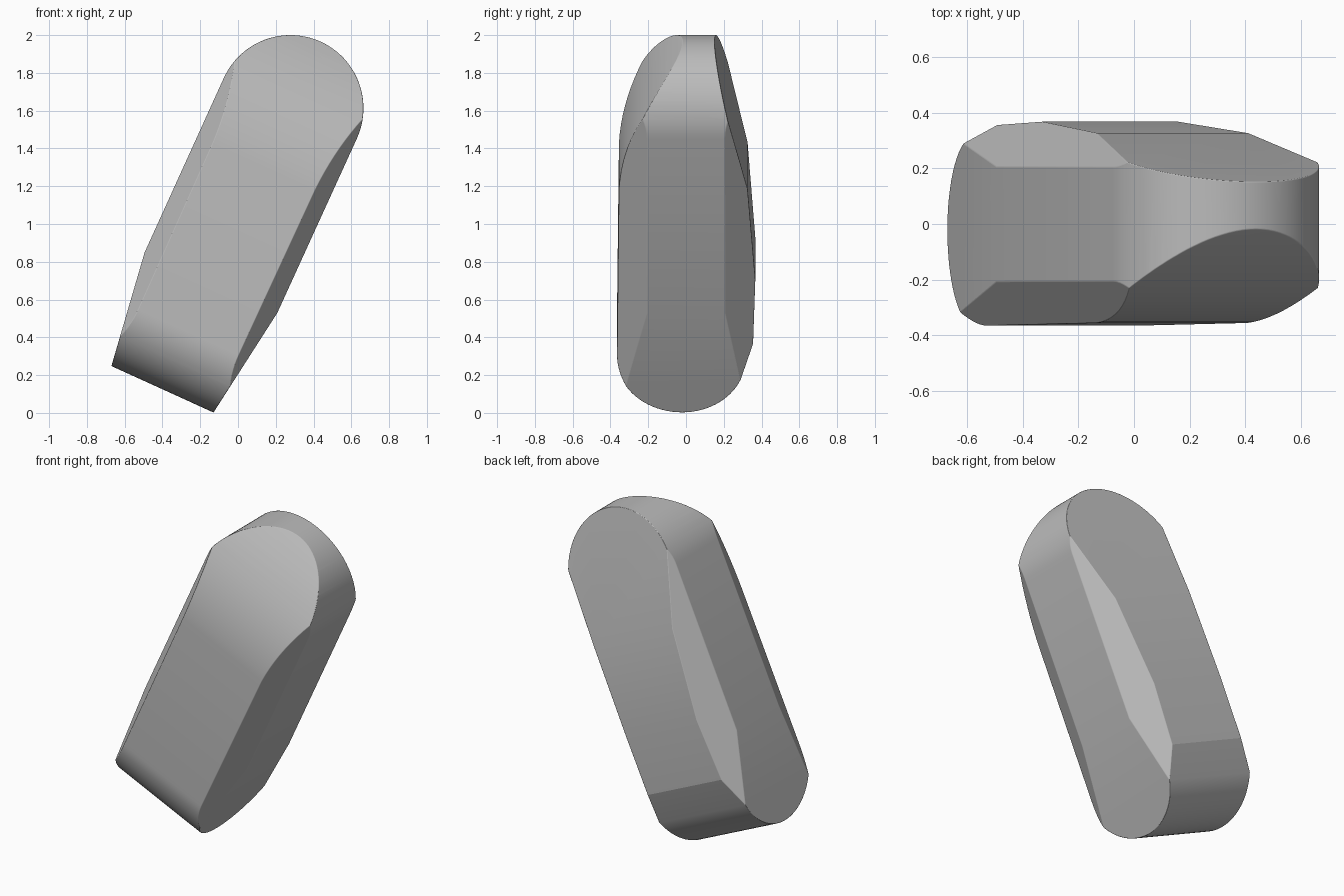
import bpy, bmesh, math
from mathutils import Matrix, Vector

cube = bpy.data.objects.get("Cube")
if cube:
    bpy.data.objects.remove(cube, do_unlink=True)

R, DOME_U = 0.387, 1.635        # rounded head: radius and centre along the axis

# Wide outline (across, along): tapered chisel foot, straight flanks, round head
outline = [(-0.297, 0), (0.297, 0), (0.386, 0.62)]
for i in range(49):
    a = math.pi * i / 48
    outline.append((R * math.cos(a), DOME_U + R * math.sin(a)))
outline.append((-0.386, 0.62))

# Narrow outline (depth, along): round foot, faceted back, curved brow in front
side = []
for i in range(-20, 16):
    a = math.radians(i * 4.5)
    width = 0.335 if i > 0 else 0.345
    side.append((-0.02 + width * math.sin(a), 0.33 * (1 - math.cos(a))))
side += [(0.355, 0.39), (0.367, 0.76), (0.326, 1.3), (0.147, 2.04)]
p0, p1, p2 = Vector((0, 2.04)), Vector((-0.33, 1.72)), Vector((-0.355, 1.3))
for i in range(17):
    t = i / 16
    side.append(tuple((1 - t) ** 2 * p0 + 2 * t * (1 - t) * p1 + t * t * p2))

# Extrude the wide outline through the depth
bm = bmesh.new()
face = bm.faces.new([bm.verts.new((w, -0.6, u)) for w, u in outline])
ext = bmesh.ops.extrude_face_region(bm, geom=[face])
bmesh.ops.translate(bm, vec=(0, 1.2, 0),
                    verts=[v for v in ext["geom"] if isinstance(v, bmesh.types.BMVert)])
bmesh.ops.recalc_face_normals(bm, faces=bm.faces)


def trim(point, normal):
    """Slice off everything beyond a plane and close the cut."""
    cut = bmesh.ops.bisect_plane(bm, geom=bm.verts[:] + bm.edges[:] + bm.faces[:], dist=1e-6,
                                 plane_co=point, plane_no=normal, clear_outer=True)
    edges = [e for e in cut["geom_cut"] if isinstance(e, bmesh.types.BMEdge) and e.is_boundary]
    if edges:
        bmesh.ops.contextual_create(bm, geom=edges)


# Carve the narrow outline
for (y0, u0), (y1, u1) in zip(side, side[1:] + side[:1]):
    trim((0, y0, u0), Vector((0, u1 - u0, y0 - y1)).normalized())

# Chamfer the four long corners
for s in (-1, 1):
    for depth, inner in ((-0.36, 0.295), (0.36, 0.275)):
        d = math.copysign(1, depth)
        trim((s * 0.387, d * 0.205, 0),
             Vector((s * (abs(depth) - 0.205), d * (0.387 - inner), 0)).normalized())

bmesh.ops.remove_doubles(bm, verts=bm.verts, dist=0.002)
bmesh.ops.dissolve_limit(bm, angle_limit=math.radians(0.5), verts=bm.verts, edges=bm.edges)
bmesh.ops.recalc_face_normals(bm, faces=bm.faces)

# Lean the block to its left
lean = Matrix.Translation((-0.4, 0, 0.125)) @ Matrix.Rotation(math.radians(24.47), 4, "Y")
bm.transform(lean)
mesh = bpy.data.meshes.new("leaning_block")
bm.to_mesh(mesh)
bm.free()
block = bpy.data.objects.new("leaning_block", mesh)
bpy.context.collection.objects.link(block)

grey = bpy.data.materials.new("plain_grey")
grey.use_nodes = True
colour = (0.5, 0.5, 0.5, 1)
grey.diffuse_color = colour
grey.node_tree.nodes["Principled BSDF"].inputs["Base Color"].default_value = colour
mesh.materials.append(grey)

# Soften the rims
bevel = block.modifiers.new("soft_rims", "BEVEL")
bevel.width = 0.018
bevel.segments = 3
bevel.limit_method = "ANGLE"
bevel.angle_limit = math.radians(24)

bpy.context.view_layer.objects.active = block
block.select_set(True)
bpy.ops.object.shade_smooth_by_angle(angle=math.radians(12))
